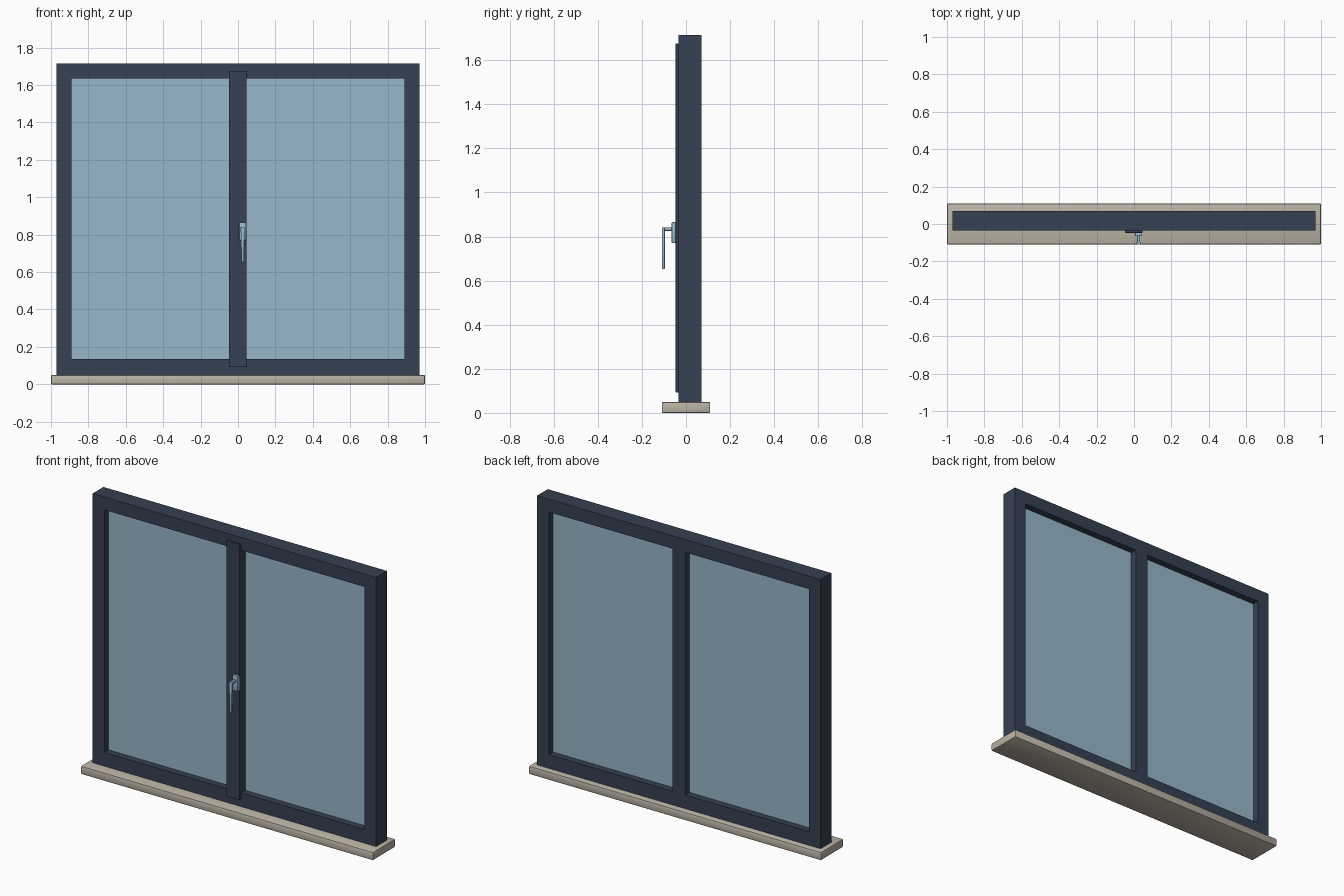
import bpy, bmesh

cube = bpy.data.objects.get("Cube")
if cube:
    bpy.data.objects.remove(cube)


def material(name, rgb):
    m = bpy.data.materials.new(name)
    m.use_nodes = True
    m.diffuse_color = (*rgb, 1)
    m.node_tree.nodes["Principled BSDF"].inputs["Base Color"].default_value = (*rgb, 1)
    return m


navy = material("dark slate paint", (0.036, 0.052, 0.085))
blue = material("pale blue glass", (0.31, 0.475, 0.59))
stone = material("beige stone", (0.50, 0.455, 0.38))


def box(name, mat, x, y, z, bevel=0.0, bottom_scale=1.0):
    """Box from (min, max) ranges; bottom_scale narrows the lower end in x."""
    bm = bmesh.new()
    bmesh.ops.create_cube(bm, size=1)
    for v in bm.verts:
        s = bottom_scale if v.co.z < 0 else 1.0
        v.co = (sum(x) / 2 + v.co.x * s * (x[1] - x[0]),
                sum(y) / 2 + v.co.y * (y[1] - y[0]),
                sum(z) / 2 + v.co.z * (z[1] - z[0]))
    if bevel:
        bmesh.ops.bevel(bm, geom=bm.edges[:], offset=bevel, segments=2,
                        profile=0.5, affect='EDGES')
    mesh = bpy.data.meshes.new(name)
    bm.to_mesh(mesh)
    bm.free()
    mesh.materials.append(mat)
    obj = bpy.data.objects.new(name, mesh)
    bpy.context.collection.objects.link(obj)
    return obj


W, IN, MID = 0.97, 0.89, 0.045            # frame half width, opening edge, mullion half width
Z0, Z1, ZI0, ZI1 = 0.05, 1.715, 0.135, 1.635
DEPTH = (-0.035, 0.07)

# Sill
box("sill", stone, (-1, 1), (-0.11, 0.11), (0, Z0), 0.006)

# Outer frame as a single ring, extruded from front to back
bm = bmesh.new()
rings = []
for y in DEPTH:
    for hw, lo, hi in ((W, Z0, Z1), (IN, ZI0, ZI1)):
        rings.append([bm.verts.new((px, y, pz)) for px, pz in
                      ((-hw, lo), (hw, lo), (hw, hi), (-hw, hi))])
for a, b in ((0, 1), (1, 3), (3, 2), (2, 0)):
    for i in range(4):
        j = (i + 1) % 4
        bm.faces.new((rings[a][i], rings[a][j], rings[b][j], rings[b][i]))
bmesh.ops.recalc_face_normals(bm, faces=bm.faces[:])
mesh = bpy.data.meshes.new("outer_frame")
bm.to_mesh(mesh)
bm.free()
mesh.materials.append(navy)
bpy.context.collection.objects.link(bpy.data.objects.new("outer_frame", mesh))

# Centre mullion and the cover strip on its front
box("mullion", navy, (-MID, MID), DEPTH, (ZI0, ZI1))
box("cover_strip", navy, (-0.048, 0.045), (-0.047, -0.034), (0.093, 1.675), 0.002)

# Glass panes
for side, xs in (("right", (-IN, -MID)), ("left", (MID, IN))):
    box(side + "_pane", blue, xs, (0.007, 0.028), (ZI0, ZI1))

# Handle: base plate, spindle and tapered lever
box("handle_base", blue, (0.006, 0.044), (-0.065, -0.046), (0.77, 0.865), 0.004)
box("handle_spindle", blue, (0.017, 0.033), (-0.1, -0.064), (0.826, 0.842), 0.003)
box("handle_lever", blue, (0.014, 0.036), (-0.11, -0.096), (0.652, 0.842), 0.003, 0.6)

# Smooth the rounded edges
for obj in bpy.context.scene.objects:
    obj.select_set(obj.type == 'MESH' and obj.name.startswith(("sill", "handle")))
    if obj.select_get():
        bpy.context.view_layer.objects.active = obj
bpy.ops.object.shade_smooth_by_angle()
